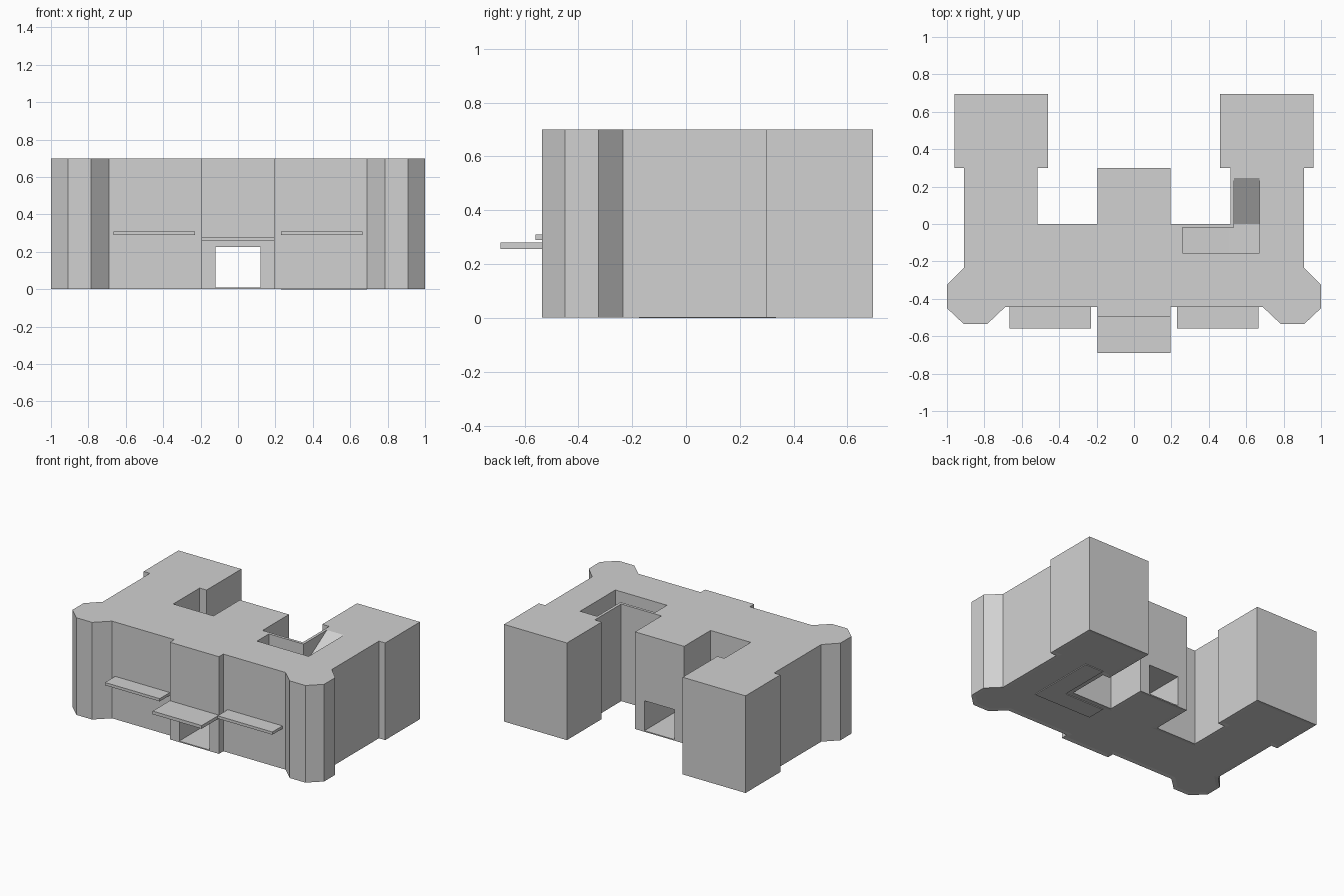
import bpy
import bmesh
from mathutils import Vector

cube = bpy.data.objects.get("Cube")
if cube:
    bpy.data.objects.remove(cube, do_unlink=True)

grey = bpy.data.materials.new("light grey plaster")
grey.use_nodes = True
COLOUR = (0.64, 0.64, 0.64, 1)
grey.diffuse_color = COLOUR
grey.node_tree.nodes["Principled BSDF"].inputs["Base Color"].default_value = COLOUR

HEIGHT = 0.7
BASE = 0.002


def prism(name, profile, low, high, axis="z", rim=0):
    """Extrude a 2D profile along an axis; rim adds a recessed panel on the low side."""
    place = {
        "x": lambda a, b: Vector((low, a, b)),
        "y": lambda a, b: Vector((a, low, b)),
        "z": lambda a, b: Vector((a, b, low)),
    }[axis]
    shift = Vector([(high - low) * (axis == k) for k in "xyz"])
    bm = bmesh.new()
    bottom = bm.faces.new([bm.verts.new(place(a, b)) for a, b in profile])
    made = bmesh.ops.extrude_face_region(bm, geom=[bottom], use_keep_orig=True)
    moved = [v for v in made["geom"] if isinstance(v, bmesh.types.BMVert)]
    bmesh.ops.translate(bm, verts=moved, vec=shift)
    bmesh.ops.recalc_face_normals(bm, faces=bm.faces)
    if rim:
        bmesh.ops.inset_region(bm, faces=[bottom], thickness=rim, depth=0,
                               use_even_offset=True)
        bmesh.ops.translate(bm, verts=bottom.verts, vec=(0, 0, 0.004))
    mesh = bpy.data.meshes.new(name)
    bm.to_mesh(mesh)
    bm.free()
    mesh.materials.append(grey)
    obj = bpy.data.objects.new(name, mesh)
    bpy.context.collection.objects.link(obj)
    return obj


def rect(x0, x1, y0, y1):
    return [(x0, y0), (x1, y0), (x1, y1), (x0, y1)]


def cut(target, cutter):
    cutter.hide_render = True
    mod = target.modifiers.new("cut", "BOOLEAN")
    mod.operation = "DIFFERENCE"
    mod.solver = "EXACT"
    mod.object = cutter
    bpy.context.view_layer.objects.active = target
    bpy.ops.object.modifier_apply(modifier=mod.name)
    bpy.data.objects.remove(cutter, do_unlink=True)


# Main block: half of the plan, mirrored, with corner bastions and rear wings
half = [
    (0.195, -0.495), (0.195, -0.445), (0.69, -0.445), (0.785, -0.535),
    (0.91, -0.535), (1, -0.45), (1, -0.325), (0.91, -0.235), (0.91, 0.3),
    (0.96, 0.3), (0.96, 0.695), (0.46, 0.695), (0.46, 0.3), (0.515, 0.3),
    (0.515, 0), (0.195, 0), (0.195, 0.3),
]
plan = half + [(-x, y) for x, y in reversed(half)]
building = prism("building", plan, BASE, HEIGHT, rim=0.025)

# Passage through the centre, leaving a thin floor
cut(building, prism("passage_cutter", rect(-0.12, 0.12, -0.8, 0.8), 0.01, 0.225))

# Sunken ramp: first run down, landing, second run down
LANDING = 0.55
first_run = [(-0.155, LANDING), (0, LANDING), (0.245, HEIGHT),
             (0.245, 0.9), (-0.155, 0.9)]
cut(building, prism("first_run_cutter", first_run, 0.535, 0.67, "x"))
second_run = [(0.26, 0.44), (0.51, LANDING), (0.6, LANDING), (0.6, 0.9), (0.26, 0.9)]
cut(building, prism("second_run_cutter", second_run, -0.155, -0.02, "y"))

# Canopies on the front
prism("entrance_canopy", rect(-0.195, 0.195, -0.69, -0.49), 0.257, 0.28)
for side, name in ((1, "left_canopy"), (-1, "right_canopy")):
    x0, x1 = sorted((side * 0.23, side * 0.665))
    prism(name, rect(x0, x1, -0.56, -0.44), 0.29, 0.31)

# Thin slab under the ramp
slab = [(0.23, -0.175), (0.69, -0.175), (0.69, 0.335), (0.545, 0.335),
        (0.545, -0.04), (0.23, -0.04)]
prism("ramp_slab", slab, 0, 0.008)
